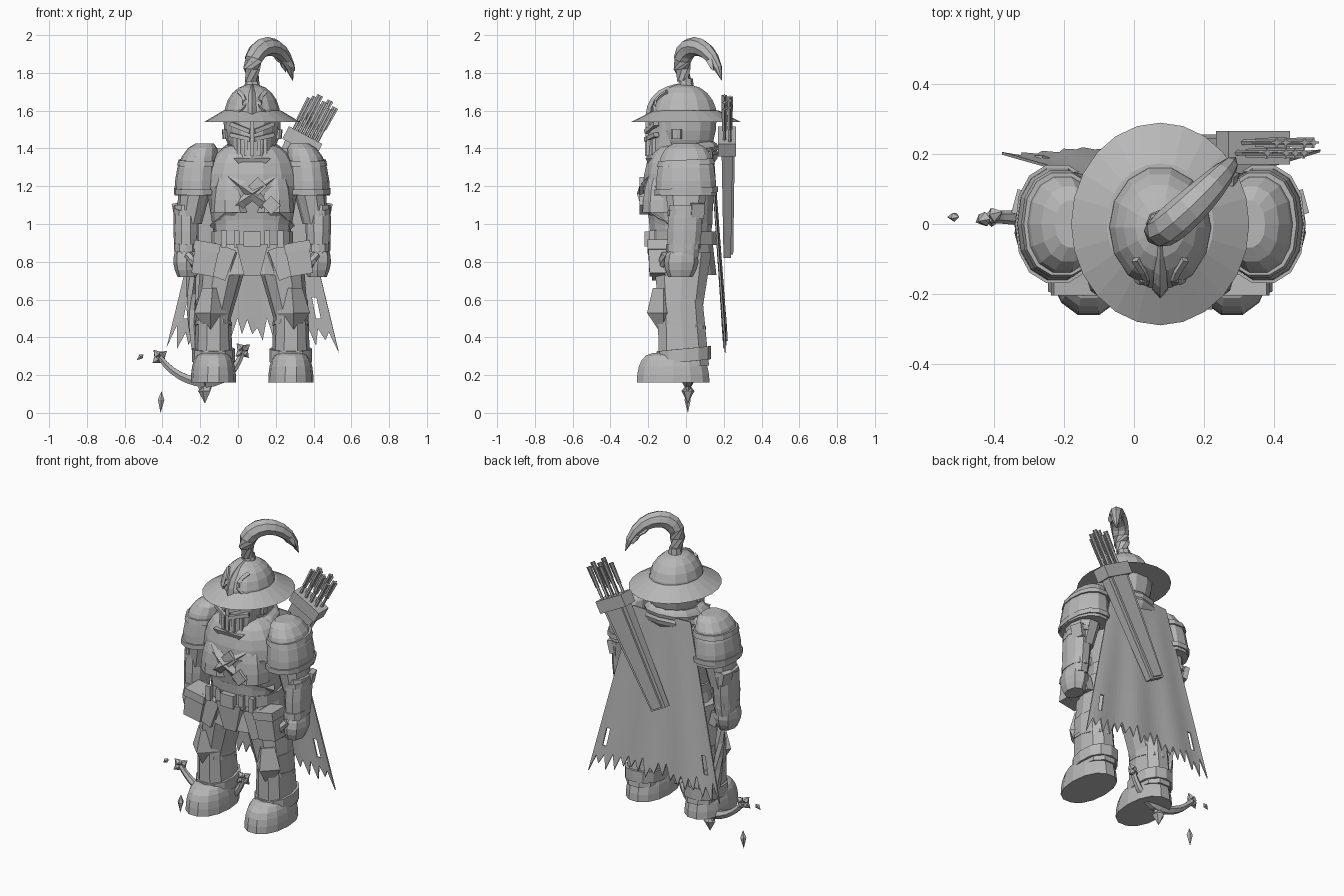
import bpy, bmesh, math, random
from mathutils import Vector, Euler

random.seed(4)
cube = bpy.data.objects.get("Cube")
if cube:
    bpy.data.objects.remove(cube, do_unlink=True)

# Landmarks shared by many parts; x is measured from the body's centre line
CENTRE, LEG, ARM, SHOULDER = .075, .205, .35, .3
SOLE, WAIST, CHEST, NECK, BROW = .16, .92, 1.2, 1.35, 1.55

grey = bpy.data.materials.new("plain grey")
grey.use_nodes = True
grey.diffuse_color = (.48, .48, .48, 1)
grey.node_tree.nodes["Principled BSDF"].inputs["Base Color"].default_value = grey.diffuse_color


def finish(name, bm, mirror=False):
    bmesh.ops.recalc_face_normals(bm, faces=bm.faces)
    mesh = bpy.data.meshes.new(name)
    bm.to_mesh(mesh)
    bm.free()
    mesh.materials.append(grey)
    ob = bpy.data.objects.new(name, mesh)
    ob.location.x = CENTRE
    bpy.context.collection.objects.link(ob)
    if mirror:
        ob.modifiers.new("Mirror", "MIRROR").use_mirror_merge = False
    return ob


def skin(name, rings, mirror=False):
    """Join rings of points into a closed solid."""
    bm = bmesh.new()
    loops = [[bm.verts.new(point) for point in ring] for ring in rings]
    for lower, upper in zip(loops, loops[1:]):
        for i in range(len(lower)):
            bm.faces.new((lower[i - 1], lower[i], upper[i], upper[i - 1]))
    bm.faces.new(loops[0])
    bm.faces.new(loops[-1])
    return finish(name, bm, mirror)


def ellipse(centre, rx, ry, sides, square, tilt=0):
    def bend(value):
        return math.copysign(abs(value) ** (2 / square), value)
    angles = [math.tau * i / sides for i in range(sides)]
    return [Vector(centre) + Vector((rx * bend(math.cos(a)), ry * bend(math.sin(a)), tilt * ry * math.sin(a)))
            for a in angles]


def limb(name, low, high, size, grow=1, bulge=0, sides=12, steps=4, square=2.3, tilt=0, mirror=False):
    """Oval column that grows toward the top and swells in the middle."""
    rings = []
    for i in range(steps + 1):
        t = i / steps
        scale = 1 + (grow - 1) * t + bulge * math.sin(math.pi * t)
        rings.append(ellipse(Vector(low).lerp(Vector(high), t), size[0] * scale, size[1] * scale, sides, square, tilt))
    return skin(name, rings, mirror)


def dome(name, centre, size, full=.6, lean=0, sides=14, square=2.2, mirror=False):
    """Rounded cap; a negative height makes a bowl."""
    rings = []
    for i in range(6):
        a = math.radians(i * 16)
        scale, rise = math.cos(a) ** full, math.sin(a)
        middle = Vector(centre) + Vector((lean * rise ** 3, 0, size[2] * rise))
        rings.append(ellipse(middle, size[0] * scale, size[1] * scale, sides, square))
    return skin(name, rings, mirror)


def bezier(points, count=8):
    path = []
    for i in range(count + 1):
        level = [Vector(p) for p in points]
        while len(level) > 1:
            level = [a.lerp(b, i / count) for a, b in zip(level, level[1:])]
        path.append(level[0])
    return path


def tube(name, path, radius, sides=6, mirror=False):
    """Sweep a ring along a path; radius is a rule of the distance travelled."""
    rings, last = [], len(path) - 1
    for i, point in enumerate(path):
        turn = (path[min(i + 1, last)] - path[max(i - 1, 0)]).to_track_quat("Z", "Y")
        r = radius(i / last)
        rings.append([point + turn @ corner for corner in ellipse((0, 0, 0), r, r, sides, 2)])
    return skin(name, rings, mirror)


def spike(name, start, end, thick):
    path = [Vector(start).lerp(Vector(end), t) for t in (0, .4, 1)]
    tube(name, path, lambda t: thick * (1.01 - abs(2 * t - 1) ** (1 + t)), sides=5)


def box(name, centre, size, rot=(0, 0, 0), taper=1, mirror=False):
    """Box whose lower end may be narrower."""
    turn = Euler([math.radians(a) for a in rot]).to_quaternion()
    half = Vector(size) / 2
    rings = [[Vector(centre) + turn @ Vector((x * half.x * scale, y * half.y * scale, end * half.z))
              for x, y in ((-1, -1), (1, -1), (1, 1), (-1, 1))]
             for end, scale in ((-1, taper), (1, 1))]
    return skin(name, rings, mirror)


# Boots and legs
dome("boot", (LEG, -.068, SOLE), (.12, .197, .16), full=.35, mirror=True)
limb("boot_cuff", (LEG, -.012, .27), (LEG, -.012, .34), (.113, .145), tilt=.1, mirror=True)
limb("shin", (LEG, -.012, .25), (LEG, -.03, .6), (.102, .14), grow=.88, sides=10, mirror=True)
limb("shin_band", (LEG, -.022, .46), (LEG, -.022, .48), (.097, .128), tilt=-.15, mirror=True)
limb("thigh", (LEG, -.03, .5), (.14, -.02, .85), (.092, .115), grow=1.4, sides=10, mirror=True)
limb("knee_tip", (.22, -.12, .43), (.22, -.12, .53), (.02, .02), grow=4.3, sides=4, steps=1, square=2, mirror=True)
limb("knee_guard", (.22, -.12, .53), (.21, -.12, .66), (.086, .086), grow=.65, sides=4, steps=1, square=2, mirror=True)

# Hips, belt and pouches
limb("hip_skirt", (0, -.01, .73), (0, -.01, WAIST), (.245, .175), grow=.87, sides=14)
limb("belt", (0, -.01, .89), (0, -.01, .96), (.215, .178), sides=14)
box("buckle", (0, -.2, WAIST), (.09, .04, .08))
box("front_tasset", (0, -.175, .81), (.17, .06, .17), taper=.5)
box("side_tasset", (.17, -.14, .8), (.12, .08, .17), rot=(0, -20, 0), mirror=True)
box("pouch", (.25, -.135, .81), (.13, .13, .16), rot=(0, -10, 0), taper=.9, mirror=True)
box("pouch_flap", (.24, -.135, .88), (.14, .14, .05), rot=(0, -10, 0), mirror=True)
for x in (.08, .15):
    box("belt_loop", (x, -.18, WAIST), (.03, .03, .09), mirror=True)

# Torso with rounded plates and crossed straps
limb("waist", (0, -.02, .9), (0, -.04, CHEST), (.195, .155), grow=1.25, sides=14)
dome("chest", (0, -.04, CHEST), (.244, .19, .23), sides=14)
limb("belly_band", (0, -.025, .98), (0, -.03, 1.04), (.208, .17), sides=14, tilt=.1)
dome("breast_plate", (.105, -.12, 1.06), (.115, .115, .24), full=.7, sides=10, mirror=True)
for name, side in (("long_strap", 1), ("cross_strap", -1)):
    steps = [i / 4 for i in range(-4, 5)]
    path = [Vector((side * .2 * t, .18 * t * t - .23, 1.16 - .17 * t)) for t in steps]
    tube(name, path, lambda t: .03, sides=4)
for x, z in ((.03, CHEST), (.1, 1.1)):
    box("strap_diamond", (x, -.215, z), (.07, .06, .07), rot=(0, 45, 0))

# Scarf in two drooping folds
limb("scarf_lower", (0, -.02, 1.29), (0, -.01, 1.38), (.17, .17), grow=.9, bulge=.15, tilt=.2)
limb("scarf_upper", (0, -.01, NECK), (0, 0, 1.42), (.16, .165), grow=.85, bulge=.15, tilt=.15)
box("scarf_point", (0, -.17, 1.3), (.2, .09, .1), taper=.1)

# Shoulders, arms and hands
dome("pauldron", (.295, 0, 1.15), (.117, .165, .28), full=.5, lean=-.045, mirror=True)
limb("pauldron_rim", (.295, 0, 1.16), (.295, 0, 1.19), (.12, .172), sides=14, tilt=.05, mirror=True)
limb("pauldron_ridge", (.285, 0, 1.31), (.282, 0, 1.34), (.113, .156), grow=.96, sides=14, tilt=.05, mirror=True)
limb("upper_arm", (.335, 0, 1), (SHOULDER, 0, CHEST), (.068, .09), grow=1.3, sides=10, mirror=True)
limb("forearm", (ARM, -.015, .82), (ARM, 0, 1.1), (.058, .082), grow=1.1, bulge=.1, sides=10, mirror=True)
limb("elbow_band", (ARM, 0, 1.06), (ARM, 0, 1.09), (.067, .098), tilt=.2, mirror=True)
box("elbow_fin", (.395, .06, 1.07), (.03, .07, .08), rot=(0, 12, 15), mirror=True)
limb("gauntlet_cuff", (ARM, -.015, .86), (ARM, -.015, .9), (.064, .092), tilt=.1, mirror=True)
limb("fist", (.345, -.03, .72), (ARM, -.02, .87), (.05, .065), grow=1.1, bulge=.35, sides=8, mirror=True)
for k in range(4):
    box("finger", (.295, .04 * k - .095, .775), (.05, .034, .085), rot=(0, 15, 0), mirror=True)
tube("thumb", bezier([(.34, -.11, .84), (.31, -.14, .8), (.29, -.11, .76)], 3), lambda t: .022, mirror=True)

# Head and slotted visor
dome("head", (0, 0, BROW), (.152, .165, -.2))
limb("visor", (0, -.1, NECK), (0, -.055, BROW), (.1, .11), grow=1.3, square=1.9)
for k in range(-2, 3):
    box("visor_bar", (k * .035, .009 * k * k - .202, 1.41), (.018, .03, .1))
for name, z, slope in (("visor_brow", 1.51, -20), ("visor_cheek", 1.46, -12)):
    box(name, (.06, -.183, z), (.12, .03, .022), rot=(0, slope, 26), mirror=True)
box("nose_ridge", (0, -.2, 1.48), (.022, .03, .12))
limb("visor_hinge", (.14, -.05, 1.45), (.145, -.05, 1.5), (.016, .03), sides=8, mirror=True)

# Wide-brimmed helmet
limb("brim", (0, 0, 1.54), (0, 0, 1.6), (.255, .29), grow=.6, sides=24, square=2)
dome("helmet_dome", (0, -.01, 1.56), (.15, .18, .18), full=.9, square=2)
crest = bezier([(0, -.19, 1.57), (0, -.19, 1.7), (0, -.04, 1.73)], 5)
tube("helmet_crest", crest, lambda t: .024 - .01 * t, sides=4)
scroll = bezier([(.08, -.145, 1.58), (0, -.2, 1.64), (.07, -.1, 1.7)], 5)
tube("helmet_scroll", scroll, lambda t: .014, sides=4, mirror=True)
limb("plume_socket", (0, 0, 1.72), (0, 0, 1.77), (.042, .042), grow=.85, sides=8, steps=2, square=2)

# Plume with loose barbs
arc = bezier([(0, -.01, 1.76), (-.03, -.07, 1.99), (.18, .13, 2.01), (.215, .19, 1.76)], 10)
tube("plume", arc, lambda t: .002 + .05 * math.sin(math.pi * (.2 + .8 * t)) ** .6, sides=8)
for a, b in zip(arc[2:], arc[3:-1]):
    for k in range(3):
        side = Vector([random.uniform(-.025, limit) for limit in (.02, .02, .005)])
        tube("plume_barb", [a + side, (a + b) / 2 + side * 1.2, b + side * 1.4], lambda t: .022 - .021 * t * t, sides=4)

# Tattered cape
columns, rows = 32, 9
bm = bmesh.new()
grid = []
for c in range(columns + 1):
    u = 2 * c / columns - 1
    hem = .42 - .05 * abs(u) ** 3 + (random.uniform(.03, .09) if c % 2 else random.uniform(-.05, 0))
    line = []
    for r in range(rows + 1):
        z = 1.4 - .9 * r / (rows - 1) if r < rows else hem
        wide = .2 + (1.4 - z) * .24
        y = .22 - .07 * (z - .33) + .006 * math.sin(u * 9) * r / rows - .01 * u * u
        line.append(bm.verts.new((u * wide, y, z)))
    grid.append(line)
for c in range(columns):
    for r in range(rows):
        torn = r == rows - 2 and c % 27 == 2
        if not torn:
            bm.faces.new((grid[c][r], grid[c + 1][r], grid[c + 1][r + 1], grid[c][r + 1]))
finish("cape", bm).modifiers.new("Thickness", "SOLIDIFY").thickness = .008

# Quiver and arrows, slung across the back
lean = (0, 28, 0)
turn = Euler([math.radians(a) for a in lean]).to_matrix()
across, axis = turn.col[0], turn.col[2]
mouth = Vector((.275, .218, 1.455))
box("quiver", mouth - axis * .35, (.17, .06, .68), rot=lean, taper=.65)
box("quiver_edge", mouth - axis * .36 + Vector((0, .02, 0)), (.12, .04, .64), rot=lean, taper=.6)
box("quiver_collar", mouth - axis * .02, (.2, .096, .075), rot=lean)
for k in range(8):
    start = mouth + across * (.02 * k - .07) + Vector((0, .03 * (k % 2) - .015, 0))
    tip = start + axis * (.2 + .02 * (k % 3))
    tube("arrow_shaft", [start, tip], lambda t: .009, sides=5)
    for name, size in (("arrow_vane", (.034, .005, .13)), ("arrow_cross_vane", (.005, .03, .13))):
        box(name, tip - axis * .065, size, rot=lean, taper=.8)

# Splintered bow hanging from the right hand
root = Vector((-.25, .01, .16))
tube("bow_grip", bezier([(-.32, 0, .8), (-.34, .04, .45), root]), lambda t: .026 + .004 * t)
for name, bend, end in (("bow_outer_limb", (-.4, .02, .17), (-.49, .02, .295)),
                        ("bow_inner_limb", (-.1, .02, .16), (-.05, .02, .33))):
    tube(name, bezier([root, bend, end], 6), lambda t: .03 - .014 * t)
    for k in range(4):
        a = math.radians(40 + 90 * k)
        thorn = Vector((math.cos(a), .4 * math.cos(a), math.sin(a))) * .05
        spike("bow_thorn", end, Vector(end) + thorn, .022)
spike("bow_foot", root, root - Vector((0, 0, .11)), .036)
for side in (-1, 1):
    spike("bow_foot_barb", root - Vector((0, 0, .05)), root + Vector((side * .045, 0, 0)), .016)
spike("outer_shard", (-.575, .02, .31), (-.61, .02, .28), .014)
spike("lower_shard", (-.48, .01, .115), (-.485, .01, 0), .018)
